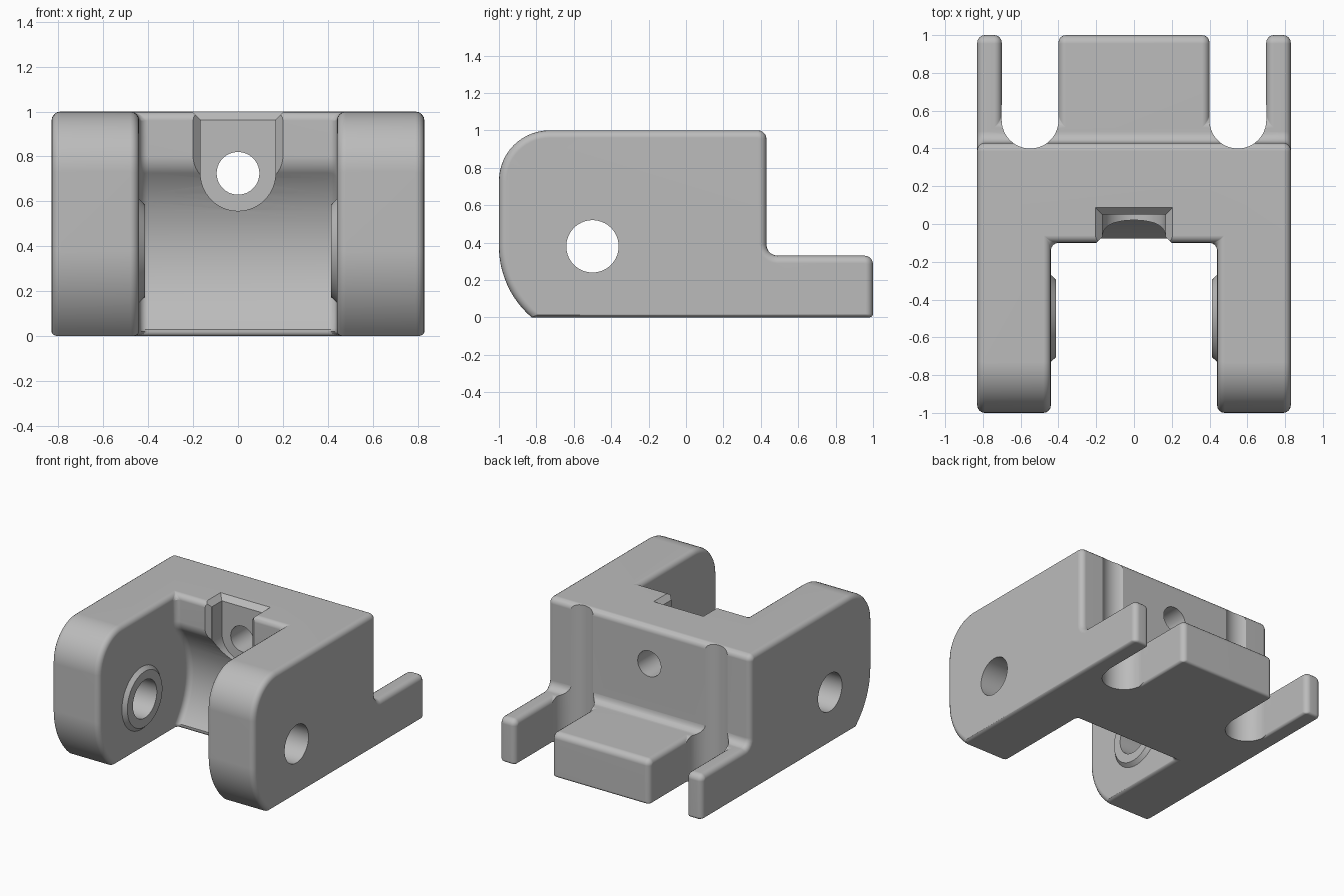
import bpy, bmesh, math
from mathutils import Vector

if "Cube" in bpy.data.objects:
    bpy.data.objects.remove(bpy.data.objects["Cube"])

gray = bpy.data.materials.new("plain_gray")
gray.diffuse_color = (0.5, 0.5, 0.5, 1)
gray.use_nodes = True
gray.node_tree.nodes["Principled BSDF"].inputs["Base Color"].default_value = gray.diffuse_color

R = 0.04          # edge rounding
PIVOT = (-0.5, 0.38)


def rounded(corners):
    """Turn (u, v, radius) corners into a filleted outline."""
    out = []
    n = len(corners)
    for i, (u, v, r) in enumerate(corners):
        p = Vector((u, v))
        if r == 0:
            out.append((u, v))
            continue
        a = (Vector(corners[i - 1][:2]) - p).normalized()
        b = (Vector(corners[(i + 1) % n][:2]) - p).normalized()
        half = a.angle(b) / 2
        t = r / math.tan(half)
        c = p + (a + b).normalized() * (r / math.sin(half))
        va, vb = p + a * t - c, p + b * t - c
        w = math.pi - 2 * half
        steps = 14 if r > 0.1 else 5
        for k in range(steps + 1):
            f = k / steps
            q = c + (va * math.sin((1 - f) * w) + vb * math.sin(f * w)) / math.sin(w)
            out.append((q.x, q.y))
    return out


def arc(c, r, a0, a1, steps):
    return [(c[0] + r * math.cos(math.radians(a0 + (a1 - a0) * k / steps)),
             c[1] + r * math.sin(math.radians(a0 + (a1 - a0) * k / steps)))
            for k in range(steps + 1)]


def loft(name, pts0, pts1, axis, h0, h1):
    """Solid between two outlines lying across an axis."""
    def place(p, h):
        return {"x": (h, p[0], p[1]), "y": (p[0], h, p[1]), "z": (p[0], p[1], h)}[axis]
    bm = bmesh.new()
    lo = [bm.verts.new(place(p, h0)) for p in pts0]
    hi = [bm.verts.new(place(p, h1)) for p in pts1]
    bm.faces.new(lo)
    bm.faces.new(hi)
    n = len(lo)
    for i in range(n):
        j = (i + 1) % n
        bm.faces.new((lo[i], lo[j], hi[j], hi[i]))
    bmesh.ops.recalc_face_normals(bm, faces=bm.faces)
    me = bpy.data.meshes.new(name)
    bm.to_mesh(me)
    bm.free()
    ob = bpy.data.objects.new(name, me)
    bpy.context.collection.objects.link(ob)
    return ob


def prism(name, pts, axis, h0, h1):
    return loft(name, pts, pts, axis, h0, h1)


def circle(c, r, n=48):
    return arc(c, r, 3, 363, n)[:-1]


def bake(ob):
    bpy.context.view_layer.update()
    dg = bpy.context.evaluated_depsgraph_get()
    me = bpy.data.meshes.new_from_object(ob.evaluated_get(dg))
    ob.modifiers.clear()
    ob.data = me


def combine(ob, others, op):
    for o in others:
        m = ob.modifiers.new("bool", "BOOLEAN")
        m.operation, m.solver, m.object = op, "EXACT", o
        bake(ob)
        bpy.data.objects.remove(o)


# Main block: side outline with rounded nose, tall wall and low rear shelf
low_nose = [(y, z, 0) for y, z in arc(PIVOT, 0.5, 229.46, 180, 12)]
low_nose[0] = (low_nose[0][0], 0, 0)
side = low_nose + [(-1, 1, 0.27), (0.43, 1, 0.045), (0.43, 0.33, 0.06),
                   (1, 0.33, 0.045), (1, 0, 0)]
body = prism("bracket_body", rounded(side), "x", -0.83, 0.83)

# Channel between the arms, with swing clearance around the pivot
a0 = -math.degrees(math.asin(0.35 / 0.55))
sweep = [(y, z, 0) for y, z in arc(PIVOT, 0.55, a0, 36, 18)]
channel = [(-1.2, -0.2, 0), (sweep[0][0], -0.2, 0)] + sweep + [
    (-0.1, 0.76, 0.12), (-0.1, 1.2, 0), (-1.2, 1.2, 0)]
cutters = [prism("channel_cutter", rounded(channel), "x", -0.44, 0.44)]

# Straight part of the two rear slots
for s in (-1, 1):
    box = [(s * 0.4, 0.55), (s * 0.7, 0.55), (s * 0.7, 1.2), (s * 0.4, 1.2)]
    cutters.append(prism("slot_cutter", box, "z", -0.2, 1.2))
combine(body, cutters, "DIFFERENCE")

# Round the sharp edges, with a smaller break along the base
bm = bmesh.new()
bm.from_mesh(body.data)
bmesh.ops.dissolve_limit(bm, angle_limit=0.01, verts=bm.verts, edges=bm.edges)
weight = bm.edges.layers.float.new("bevel_weight_edge")
for e in bm.edges:
    if len(e.link_faces) == 2 and e.calc_face_angle() > math.radians(50):
        base = max(v.co.z for v in e.verts) < 0.001
        e[weight] = 0.5 if base else 1.0
bm.to_mesh(body.data)
bm.free()
bev = body.modifiers.new("round", "BEVEL")
bev.limit_method, bev.width, bev.segments = "WEIGHT", R, 4
bev.use_clamp_overlap = False
bake(body)

# Raised bosses on the inside of the arms
bosses = [loft("boss", circle(PIVOT, 0.245), circle(PIVOT, 0.205), "x", s * 0.455, s * 0.413)
          for s in (-1, 1)]
combine(body, bosses, "UNION")

cutters = []
# Rounded inner ends of the rear slots
for s in (-1, 1):
    end = arc((s * 0.55, 0.55), 0.1505, 180, 360, 24)
    end += [(s * 0.55 + 0.1505, 0.63), (s * 0.55 - 0.1505, 0.63)]
    cutters.append(prism("slot_end_cutter", end, "z", -0.2, 1.2))

# Pocket for the bolt head, with flared mouth
pocket = arc((0, 0.725), 0.167, 180, 360, 28) + [(0.167, 1.2), (-0.167, 1.2)]
cutters.append(prism("pocket_cutter", pocket, "y", -0.4, 0.05))
flare = [(-0.25, -0.15), (0.25, -0.15), (0.168, -0.068), (-0.168, -0.068)]
cutters.append(prism("pocket_side_flare", flare, "z", 0.72, 1.15))
rim0 = [(-0.166, -0.3), (0.166, -0.3), (0.166, 0.049), (-0.166, 0.049)]
rim1 = [(-0.206, -0.3), (0.206, -0.3), (0.206, 0.089), (-0.206, 0.089)]
cutters.append(loft("pocket_rim_flare", rim0, rim1, "z", 0.962, 1.002))

# Bolt hole and pivot hole
cutters.append(prism("bolt_hole_cutter", circle((0, 0.725), 0.095), "y", -0.4, 0.8))
cutters.append(prism("pivot_hole_cutter", circle(PIVOT, 0.14), "x", -1, 1))
combine(body, cutters, "DIFFERENCE")

# Finish: one material, smooth rounds with crisp edges
body.data.materials.clear()
body.data.materials.append(gray)
for p in body.data.polygons:
    p.material_index = 0
bpy.ops.object.select_all(action="DESELECT")
body.select_set(True)
bpy.context.view_layer.objects.active = body
bpy.ops.object.shade_smooth_by_angle(angle=math.radians(30))
wn = body.modifiers.new("normals", "WEIGHTED_NORMAL")
wn.keep_sharp = True
